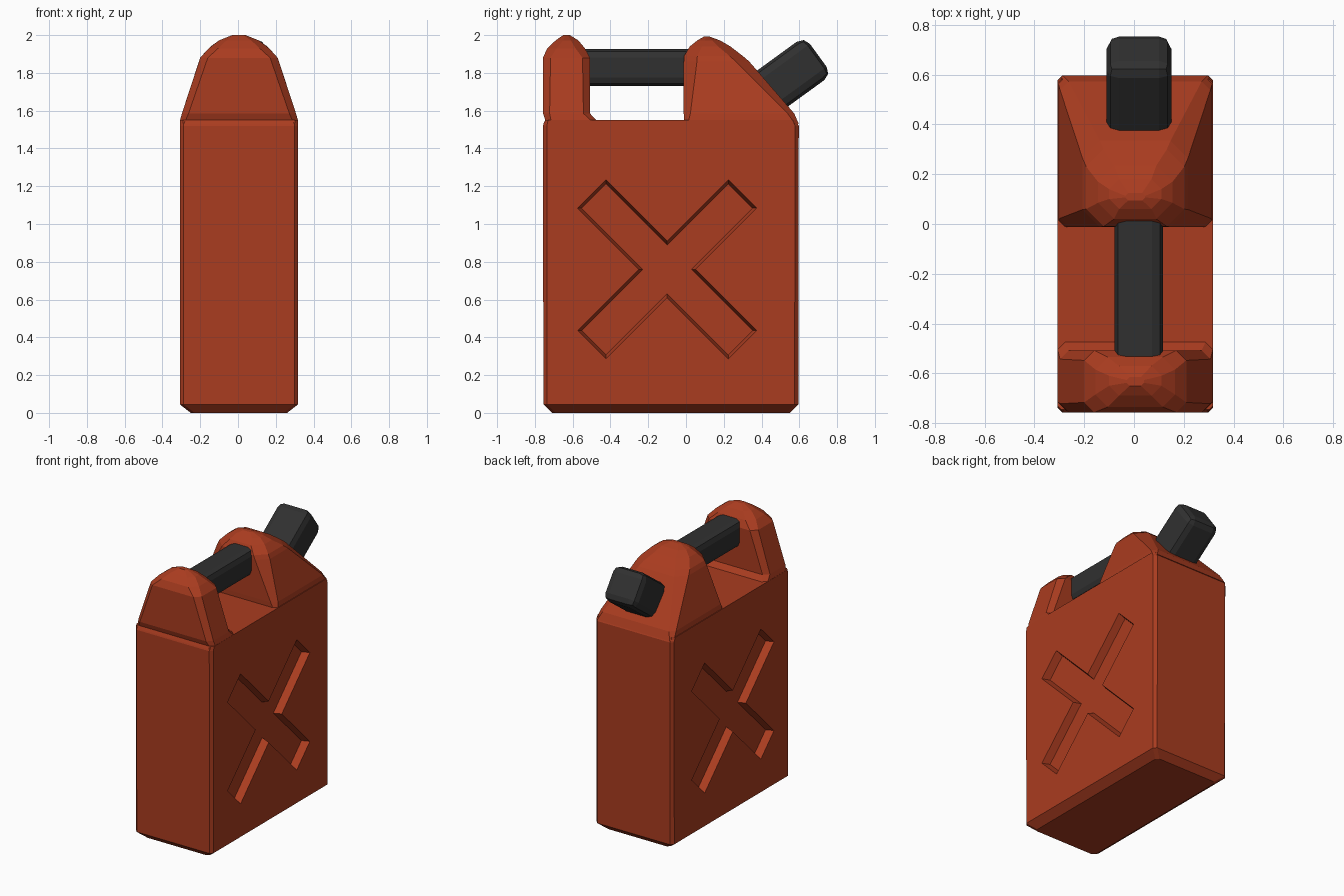
import bpy, bmesh, math

if "Cube" in bpy.data.objects:
    bpy.data.objects.remove(bpy.data.objects["Cube"])

CX = 0.005  # centre of the can across x


def material(name, rgb):
    m = bpy.data.materials.new(name)
    m.diffuse_color = (*rgb, 1)
    m.use_nodes = True
    m.node_tree.nodes["Principled BSDF"].inputs["Base Color"].default_value = m.diffuse_color
    return m


RED = material("red_paint", (0.40, 0.045, 0.014))
BLACK = material("black_plastic", (0.03, 0.03, 0.03))


def finish(bm, name, mat=None):
    bmesh.ops.recalc_face_normals(bm, faces=bm.faces)
    me = bpy.data.meshes.new(name)
    bm.to_mesh(me)
    bm.free()
    ob = bpy.data.objects.new(name, me)
    bpy.context.collection.objects.link(ob)
    if mat:
        me.materials.append(mat)
    return ob


def loft(name, rings):
    """Stack of corner-cut rectangles: (z, half width, y0, y1, corner cut)."""
    bm = bmesh.new()
    loops = []
    for z, h, y0, y1, c in rings:
        pts = [(-h + c, y0), (h - c, y0), (h, y0 + c), (h, y1 - c),
               (h - c, y1), (-h + c, y1), (-h, y1 - c), (-h, y0 + c)]
        loops.append([bm.verts.new((x + CX, y, z)) for x, y in pts])
    for a, b in zip(loops, loops[1:]):
        for i in range(8):
            j = (i + 1) % 8
            bm.faces.new((a[i], a[j], b[j], b[i]))
    bm.faces.new(loops[0])
    bm.faces.new(loops[-1])
    return finish(bm, name, RED)


def rounded_bar(name, size, loc, tilt=0, bevel=0.05):
    bpy.ops.mesh.primitive_cube_add(size=1, location=loc, rotation=(tilt, 0, 0))
    ob = bpy.context.object
    ob.name = name
    ob.scale = size
    bpy.ops.object.transform_apply(location=False, rotation=False, scale=True)
    b = ob.modifiers.new("bevel", 'BEVEL')
    b.width, b.segments = bevel, 2
    ob.data.materials.append(BLACK)
    return ob


# tank body
body = loft("tank_body", [
    (0.0, 0.255, -0.71, 0.55, 0.02),
    (0.045, 0.313, -0.755, 0.595, 0.02),
    (1.52, 0.313, -0.757, 0.597, 0.02),
    (1.55, 0.313, -0.745, 0.58, 0.015)])

# cross-shaped recess on both sides, with slightly tapered walls
def cross_points(w, l):
    arm = [(w, -w), (l, -w), (l, w)]
    pts = []
    for k in range(4):
        a = math.radians(45 + 90 * k)
        pts += [(x * math.cos(a) - y * math.sin(a) - 0.10,
                 x * math.sin(a) + y * math.cos(a) + 0.76) for x, y in arm]
    return pts


for side in (-1, 1):
    bm = bmesh.new()
    inner, outer = [[bm.verts.new((CX + side * x, y, z)) for y, z in cross_points(w, l)]
                    for x, w, l in ((0.26, 0.091, 0.549), (0.333, 0.112, 0.57))]
    for i in range(12):
        j = (i + 1) % 12
        bm.faces.new((inner[i], inner[j], outer[j], outer[i]))
    bm.faces.new(inner)
    bm.faces.new(outer)
    cutter = finish(bm, "cross_cutter")
    cutter.hide_render = True
    mod = body.modifiers.new("cross", 'BOOLEAN')
    mod.operation, mod.solver, mod.object = 'DIFFERENCE', 'EXACT', cutter
    bpy.context.view_layer.objects.active = body
    bpy.ops.object.modifier_apply(modifier=mod.name)
    bpy.data.objects.remove(cutter)

# front shoulder holding the handle
loft("front_shoulder", [
    (1.53, 0.312, -0.755, -0.465, 0.02),
    (1.55, 0.312, -0.745, -0.475, 0.03),
    (1.585, 0.302, -0.757, -0.508, 0.035),
    (1.88, 0.205, -0.757, -0.508, 0.04),
    (1.93, 0.16, -0.735, -0.535, 0.05),
    (1.972, 0.105, -0.69, -0.57, 0.04),
    (2.0, 0.035, -0.65, -0.615, 0.012)])

# rear shoulder with sloping back
loft("rear_shoulder", [
    (1.53, 0.312, -0.01, 0.597, 0.02),
    (1.585, 0.302, -0.012, 0.573, 0.035),
    (1.86, 0.212, -0.012, 0.335, 0.07),
    (1.89, 0.197, -0.01, 0.30, 0.07),
    (1.94, 0.15, 0.02, 0.235, 0.065),
    (1.972, 0.105, 0.06, 0.18, 0.04),
    (1.992, 0.04, 0.095, 0.125, 0.012)])

# handle bar and tilted spout cap
rounded_bar("handle", (0.195, 0.64, 0.195), (0.02, -0.255, 1.828), bevel=0.045)
tilt = math.radians(36)
length = 0.44
rounded_bar("spout_cap", (0.26, length, 0.25),
            (0.02, 0.70 - math.cos(tilt) * length / 2, 1.893 - math.sin(tilt) * length / 2),
            tilt)
